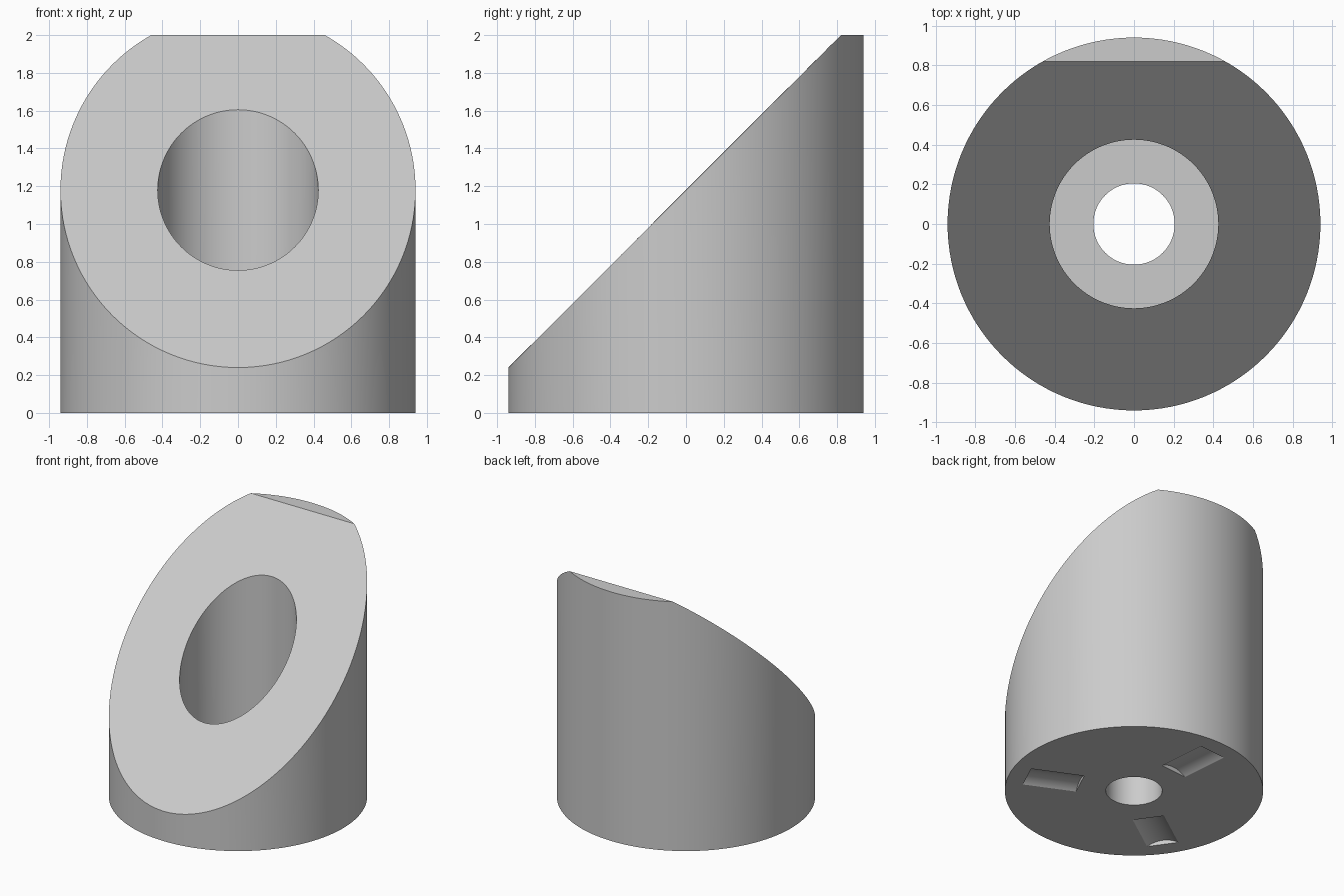
import bpy
import bmesh
from math import radians
from mathutils import Matrix, Vector

cube = bpy.data.objects.get("Cube")
if cube:
    bpy.data.objects.remove(cube, do_unlink=True)

RADIUS, HEIGHT = 0.94, 2.0
BORE_RADIUS, BORE_FLOOR = 0.425, 0.25
HOLE_RADIUS = 0.205
SLOT_RADIUS, SLOT_DEPTH, SLOT_LENGTH, SLOT_DISTANCE = 0.216, 0.035, 0.4, 0.606

grey = bpy.data.materials.new("light_grey")
grey.use_nodes = True
colour = (0.6, 0.6, 0.6, 1)
grey.diffuse_color = colour
grey.node_tree.nodes["Principled BSDF"].inputs["Base Color"].default_value = colour


def cylinder(name, radius, length, matrix, segments=128, cut=None):
    """Capped cylinder, optionally trimmed by a plane given as (point, normal)."""
    bm = bmesh.new()
    bmesh.ops.create_cone(bm, cap_ends=True, segments=segments, radius1=radius,
                          radius2=radius, depth=length, matrix=matrix)
    if cut:
        result = bmesh.ops.bisect_plane(bm, geom=bm.verts[:] + bm.edges[:] + bm.faces[:],
                                        plane_co=cut[0], plane_no=cut[1], clear_outer=True)
        edges = [e for e in bm.edges if e.is_boundary]
        bmesh.ops.contextual_create(bm, geom=edges)
        bmesh.ops.recalc_face_normals(bm, faces=bm.faces[:])
    mesh = bpy.data.meshes.new(name)
    bm.to_mesh(mesh)
    bm.free()
    mesh.materials.append(grey)
    obj = bpy.data.objects.new(name, mesh)
    bpy.context.collection.objects.link(obj)
    return obj


def upright(bottom, top):
    return Matrix.Translation((0, 0, (bottom + top) / 2))


# Body: round post with a 45 degree sloped face and a small flat at the top
body = cylinder("wedge_body", RADIUS, HEIGHT, upright(0, HEIGHT),
                cut=(Vector((0, 0, 1.18)), Vector((0, -1, 1)).normalized()))

# Wide bore from above and narrow hole through the base
cutters = [
    cylinder("bore_cutter", BORE_RADIUS, 3 - BORE_FLOOR, upright(BORE_FLOOR, 3)),
    cylinder("hole_cutter", HOLE_RADIUS, 2, upright(-1, 1), 96),
]

# Three shallow rounded slots in the underside
for angle in (-25, 95, 215):
    matrix = (Matrix.Rotation(radians(angle), 4, "Z")
              @ Matrix.Translation((SLOT_DISTANCE, 0, SLOT_DEPTH - SLOT_RADIUS))
              @ Matrix.Rotation(radians(90), 4, "Y"))
    cutters.append(cylinder("slot_cutter", SLOT_RADIUS, SLOT_LENGTH, matrix, 96))

bpy.ops.object.select_all(action="DESELECT")
body.select_set(True)
bpy.context.view_layer.objects.active = body
for cutter in cutters:
    modifier = body.modifiers.new(cutter.name, "BOOLEAN")
    modifier.operation = "DIFFERENCE"
    modifier.solver = "EXACT"
    modifier.object = cutter
    bpy.ops.object.modifier_apply(modifier=modifier.name)
    bpy.data.objects.remove(cutter, do_unlink=True)

bpy.ops.object.shade_smooth_by_angle(angle=radians(25))
